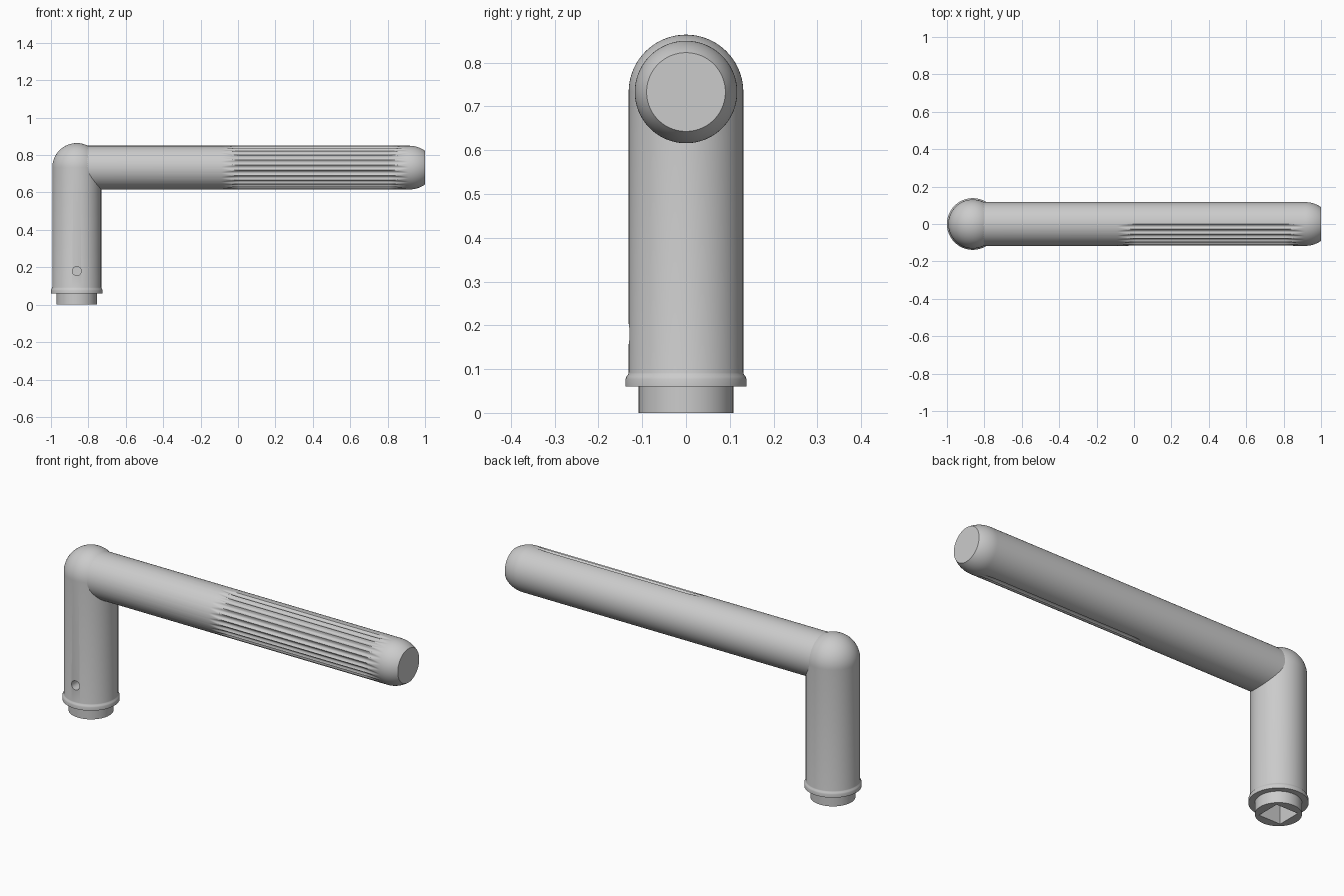
import bpy, bmesh, math

if "Cube" in bpy.data.objects:
    bpy.data.objects.remove(bpy.data.objects["Cube"])

PX, AZ = -0.862, 0.733        # post centre x, grip axis height
POST_R, GRIP_R = 0.131, 0.117


def loft(name, rings):
    """Skin a list of closed rings and cap both ends."""
    bm = bmesh.new()
    vr = [[bm.verts.new(p) for p in ring] for ring in rings]
    n = len(vr[0])
    for a, b in zip(vr, vr[1:]):
        for i in range(n):
            j = (i + 1) % n
            bm.faces.new((a[i], a[j], b[j], b[i]))
    bm.faces.new(vr[0])
    bm.faces.new(vr[-1])
    bmesh.ops.recalc_face_normals(bm, faces=bm.faces)
    me = bpy.data.meshes.new(name)
    bm.to_mesh(me)
    bm.free()
    ob = bpy.data.objects.new(name, me)
    bpy.context.collection.objects.link(ob)
    return ob


def activate(ob):
    bpy.ops.object.select_all(action='DESELECT')
    ob.select_set(True)
    bpy.context.view_layer.objects.active = ob


def cut(ob, cutter):
    m = ob.modifiers.new("cut", 'BOOLEAN')
    m.operation, m.solver, m.object = 'DIFFERENCE', 'EXACT', cutter
    activate(ob)
    bpy.ops.object.modifier_apply(modifier=m.name)
    bpy.data.objects.remove(cutter)


# Upright post: stub, collar, shaft and domed top as one lathe profile
profile = [(0.108, 0), (0.108, 0.06), (0.138, 0.06), (0.138, 0.077),
           (0.136, 0.083), (0.132, 0.088), (POST_R, 0.092)]
for i in range(20):
    t = math.radians(i * 4.7)
    profile.append((POST_R * math.cos(t), AZ + POST_R * math.sin(t)))
SEG = 96
post = loft("upright_post", [
    [(PX + r * math.cos(2 * math.pi * i / SEG), r * math.sin(2 * math.pi * i / SEG), z)
     for i in range(SEG)] for r, z in profile])

# Square drive socket in the bottom
bpy.ops.mesh.primitive_cube_add(size=1, location=(PX, 0, 0.1))
socket = bpy.context.object
socket.name = "socket_cutter"
socket.scale = (0.126, 0.126, 0.4)
socket.hide_render = True
cut(post, socket)

# Set screw hole in the front, reaching the socket
bpy.ops.mesh.primitive_cylinder_add(vertices=32, radius=0.024, depth=0.16,
                                    location=(PX, -0.12, 0.18),
                                    rotation=(math.pi / 2, 0, 0))
screw = bpy.context.object
screw.name = "screw_hole_cutter"
screw.hide_render = True
cut(post, screw)

# Grip: plain back half, tapered flutes on the front half
FLUTES, STEPS, DEPTH = 13, 8, 0.009
HALF = FLUTES * STEPS
angles = [(math.pi / 2 + math.pi * i / HALF, (i % STEPS) / STEPS * 2 - 1) for i in range(HALF)]
angles += [(1.5 * math.pi + math.pi * i / 48, 1.0) for i in range(48)]


def taper(x):
    t = min((x + 0.09) / 0.1, (0.91 - x) / 0.1, 1)
    return max(0, t)


def grip_ring(x, r):
    ring = []
    for a, u in angles:
        d = max(0, DEPTH * (taper(x) - u * u))
        ring.append((x, (r - d) * math.cos(a), AZ + (r - d) * math.sin(a)))
    return ring


xs = [PX] + [-0.09 + 0.1 * i / 12 for i in range(13)] + [0.81 + 0.1 * i / 12 for i in range(13)]
rings = [grip_ring(x, GRIP_R) for x in xs]
END_R = 0.147                  # rounding of the free end
for i in range(11):
    dx = 0.085 * i / 10
    rings.append(grip_ring(0.915 + dx, GRIP_R - END_R + math.sqrt(END_R ** 2 - dx ** 2)))
grip = loft("fluted_grip", rings)

for ob in (post, grip):
    activate(ob)
    bpy.ops.object.shade_smooth_by_angle(angle=math.radians(30))
